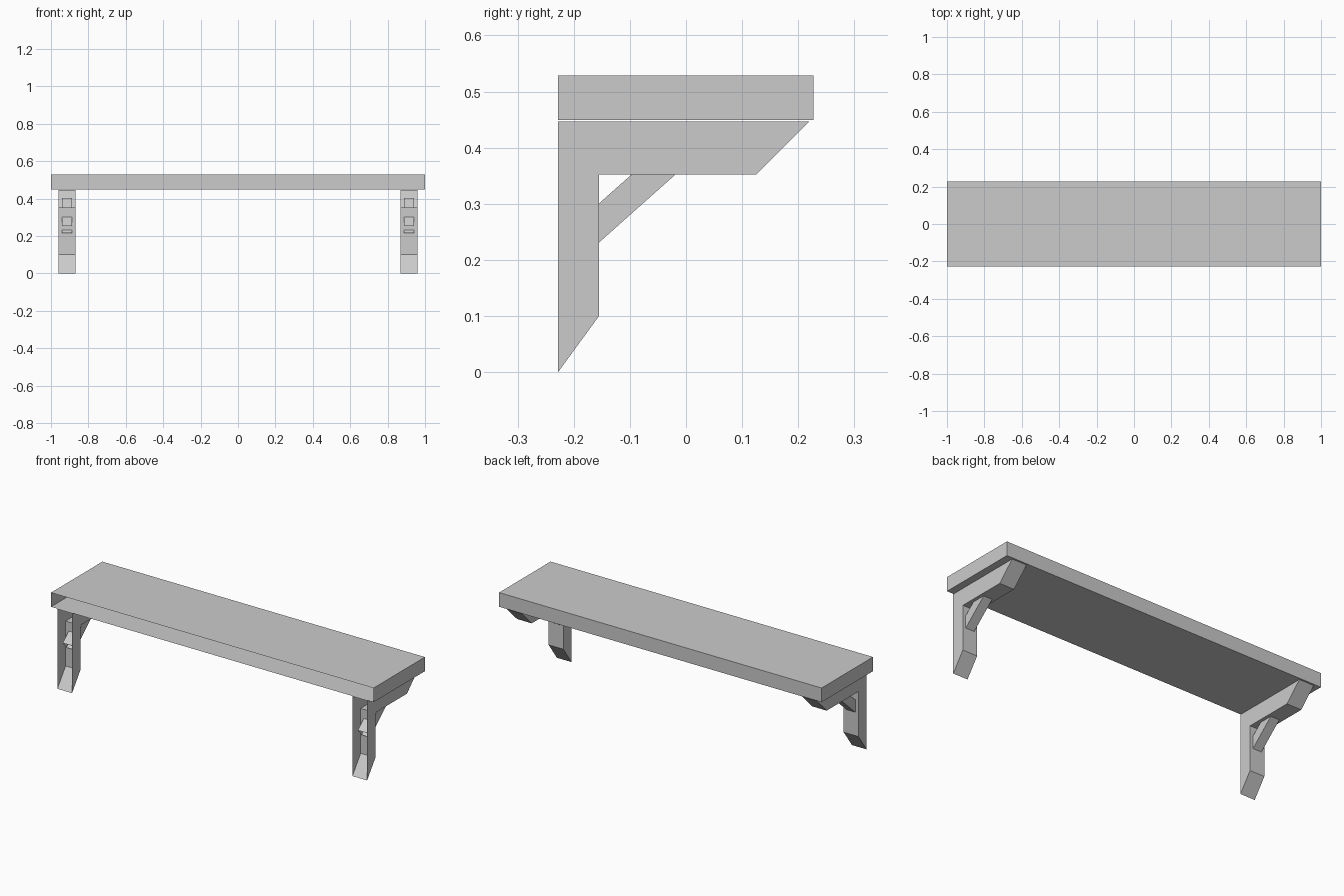
import bpy
import bmesh
from math import cos, sin, atan2
from mathutils import Vector

if "Cube" in bpy.data.objects:
    bpy.data.objects.remove(bpy.data.objects["Cube"])

# One plain grey for every part
grey = bpy.data.materials.new("plain grey")
grey.use_nodes = True
grey.diffuse_color = (0.6, 0.6, 0.6, 1)
grey.node_tree.nodes["Principled BSDF"].inputs["Base Color"].default_value = (0.6, 0.6, 0.6, 1)


def hollow_prism(name, profile, x_mid, half_width):
    """Extrude a (y, z) profile along x; the side from its last point to its first stays open."""
    bm = bmesh.new()
    left, right = [
        [bm.verts.new((x_mid + s * half_width, y, z)) for y, z in profile] for s in (1, -1)
    ]
    bm.faces.new(left)
    bm.faces.new(right[::-1])
    for i in range(len(profile) - 1):
        bm.faces.new((left[i], right[i], right[i + 1], left[i + 1]))
    bmesh.ops.recalc_face_normals(bm, faces=bm.faces)
    mesh = bpy.data.meshes.new(name)
    bm.to_mesh(mesh)
    bm.free()
    mesh.materials.append(grey)
    obj = bpy.data.objects.new(name, mesh)
    bpy.context.collection.objects.link(obj)
    return obj


FRONT = -0.228

# Shelf board, open along its front edge
board = [(FRONT, 0.449), (0.227, 0.449), (0.227, 0.5285), (FRONT, 0.5285)]
hollow_prism("shelf_board", board, 0, 1.0)

# L-shaped bracket with a pointed foot and a slanted arm end, open at the front
bracket = [(FRONT, 0), (-0.155, 0.1), (-0.155, 0.352), (0.125, 0.352),
           (0.22, 0.447), (FRONT, 0.447)]

# Diagonal brace running into leg and arm, open at its lower end
low = Vector((-0.173, 0.215))
angle = atan2(0.121, 0.136)
along = Vector((cos(angle), sin(angle))) * 0.225
across = Vector((-sin(angle), cos(angle))) * 0.052
brace = [low, low + along, low + along + across, low + across]

for side, s in (("left", 1), ("right", -1)):
    hollow_prism(side + "_bracket", bracket, s * 0.915, 0.0455)
    hollow_prism(side + "_brace", brace, s * 0.915, 0.027)
